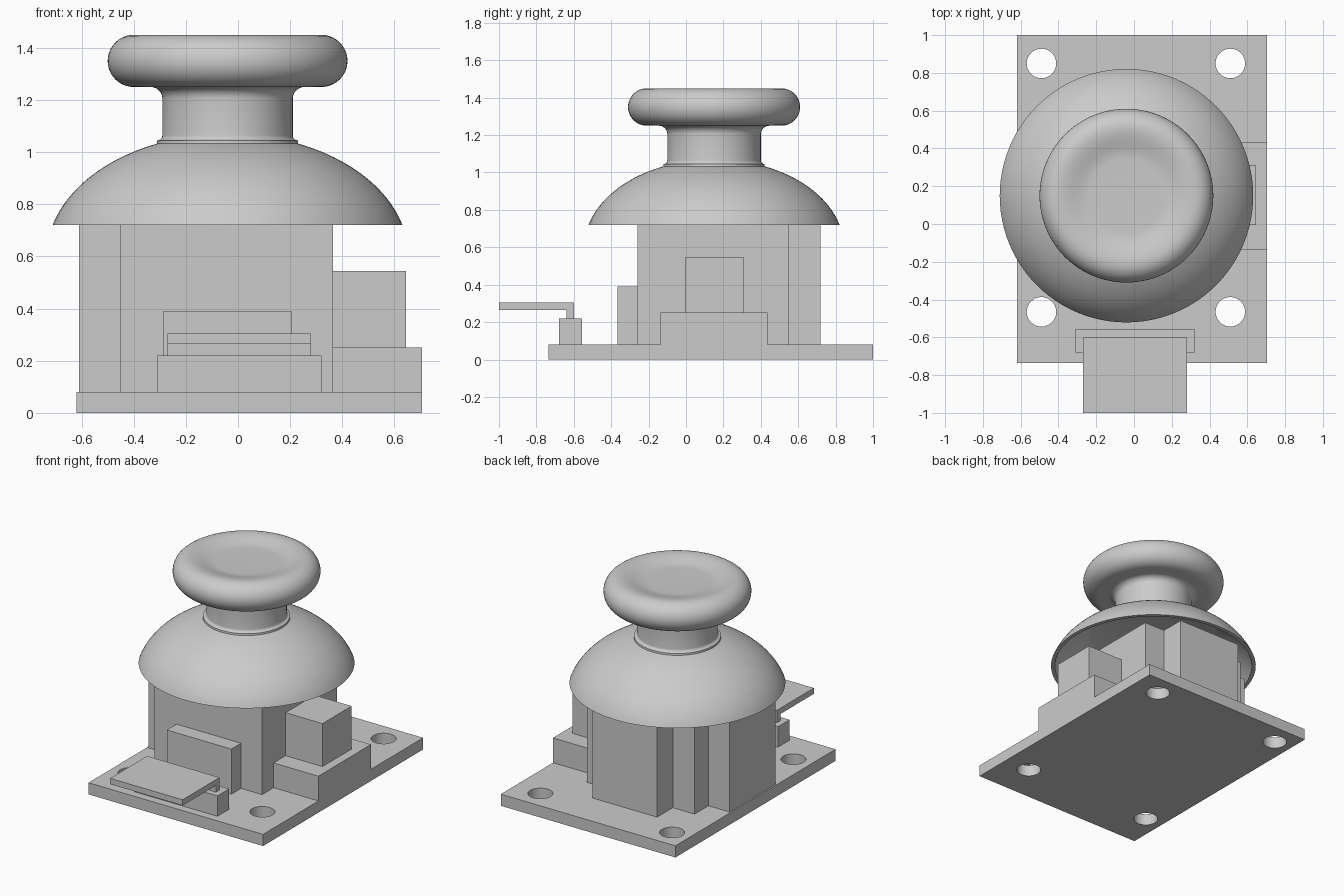
import bpy, bmesh, math
from mathutils import Matrix, Vector

if "Cube" in bpy.data.objects:
    bpy.data.objects.remove(bpy.data.objects["Cube"], do_unlink=True)

GREY = (0.6, 0.6, 0.6, 1)
mat = bpy.data.materials.new("plain grey")
mat.use_nodes = True
mat.diffuse_color = GREY
mat.node_tree.nodes["Principled BSDF"].inputs["Base Color"].default_value = GREY

AXIS = Vector((-0.04, 0.15, 0))   # stick axis
BOARD_TOP = 0.08
BODY_TOP = 0.72


def finish(name, bm):
    bmesh.ops.recalc_face_normals(bm, faces=bm.faces)
    me = bpy.data.meshes.new(name)
    bm.to_mesh(me)
    bm.free()
    ob = bpy.data.objects.new(name, me)
    bpy.context.collection.objects.link(ob)
    me.materials.append(mat)
    return ob


def activate(ob):
    bpy.ops.object.select_all(action='DESELECT')
    ob.select_set(True)
    bpy.context.view_layer.objects.active = ob


def box(name, xs, ys, zs):
    bm = bmesh.new()
    size = [b - a for a, b in (xs, ys, zs)]
    mid = [(a + b) / 2 for a, b in (xs, ys, zs)]
    bmesh.ops.create_cube(bm, size=1, matrix=Matrix.Translation(mid) @ Matrix.Diagonal((*size, 1)))
    return finish(name, bm)


def arc(r, z, rx, rz, start, end, n=10):
    """Points of an elliptical arc in the radius-height plane."""
    angles = [math.radians(start + (end - start) * i / n) for i in range(n + 1)]
    return [(r + rx * math.cos(a), z + rz * math.sin(a)) for a in angles]


def lathe(name, profile, steps=96):
    bm = bmesh.new()
    verts = [bm.verts.new((r, 0, z)) for r, z in profile]
    edges = [bm.edges.new(pair) for pair in zip(verts, verts[1:])]
    bmesh.ops.spin(bm, geom=verts + edges, cent=(0, 0, 0), axis=(0, 0, 1),
                   angle=math.tau, steps=steps)
    bmesh.ops.remove_doubles(bm, verts=bm.verts, dist=0.0005)
    bmesh.ops.translate(bm, verts=bm.verts, vec=AXIS)
    ob = finish(name, bm)
    activate(ob)
    bpy.ops.object.shade_smooth_by_angle(angle=math.radians(35))
    return ob


# Circuit board with four mounting holes
board = box("circuit_board", (-0.62, 0.705), (-0.735, 1.0), (0, BOARD_TOP))
bm = bmesh.new()
for x in (-0.49, 0.51):
    for y in (-0.465, 0.85):
        bmesh.ops.create_cone(bm, cap_ends=True, segments=48, radius1=0.078, radius2=0.078,
                              depth=0.4, matrix=Matrix.Translation((x, y, 0)))
cutter = finish("hole_cutter", bm)
cutter.hide_render = True
cut = board.modifiers.new("holes", 'BOOLEAN')
cut.object = cutter
cut.solver = 'EXACT'
activate(board)
bpy.ops.object.modifier_apply(modifier=cut.name)
bpy.data.objects.remove(cutter, do_unlink=True)

# Square body with sensor housings on its sides
up = (BOARD_TOP, BODY_TOP)
box("body", (-0.45, 0.365), (-0.26, 0.55), up)
box("back_sensor", (-0.285, 0.205), (0.55, 0.72), up)
box("right_sensor", (-0.61, -0.45), (-0.1, 0.4), up)
box("front_plate", (-0.285, 0.205), (-0.365, -0.26), (BOARD_TOP, 0.39))

# Push switch
box("switch_base", (0.365, 0.705), (-0.135, 0.435), (BOARD_TOP, 0.25))
box("switch_block", (0.365, 0.645), (-0.005, 0.31), (0.25, 0.545))

# Connector and its bent pin strip
box("connector_block", (-0.31, 0.32), (-0.68, -0.555), (BOARD_TOP, 0.22))
box("pin_riser", (-0.27, 0.28), (-0.64, -0.6), (0.22, 0.265))
box("pin_strip", (-0.27, 0.28), (-1.0, -0.6), (0.265, 0.305))

# Hollow dome, neck and dished thumb cap in one turned profile
inner = [(0, 0.955)] + arc(0, 0.6, 0.67, 0.45, 52.2, 15.5, 14)
outer = arc(0, 0.6, 0.694, 0.47, 14.8, 67, 20)
neck = arc(0.27, 1.065, 0.02, 0.02, 270, 180, 5) + arc(0.295, 1.205, 0.045, 0.045, 180, 90, 8)
rim = arc(0.36, 1.35, 0.1, 0.1, -90, 90, 20)
dish = [(0.36 - 0.165 * t, 1.435 + 0.015 * math.cos(math.pi * t)) for t in (i / 10 for i in range(1, 11))]
lathe("thumb_stick", inner + outer + neck + rim + dish + [(0, 1.42)])
